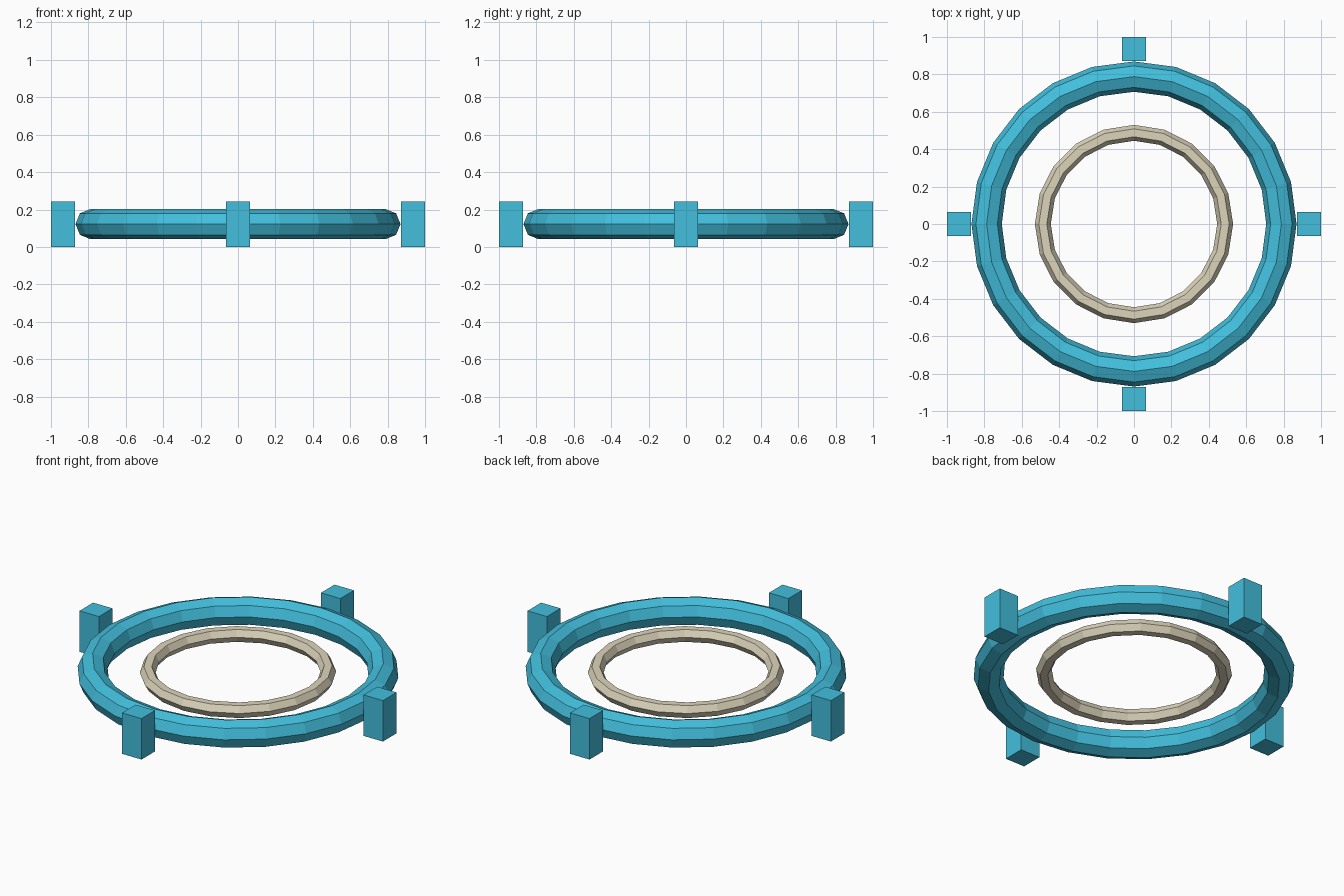
import bpy, math
from math import sin, cos, pi

if "Cube" in bpy.data.objects:
    bpy.data.objects.remove(bpy.data.objects["Cube"])

ZC = 0.122  # shared centre height


def material(name, rgb):
    m = bpy.data.materials.new(name)
    m.diffuse_color = (*rgb, 1)
    m.use_nodes = True
    m.node_tree.nodes["Principled BSDF"].inputs["Base Color"].default_value = m.diffuse_color
    return m


teal = material("teal", (0.055, 0.52, 0.72))
cream = material("cream", (0.72, 0.66, 0.50))


def ring(name, major, minor, segments, sides, mat):
    bpy.ops.mesh.primitive_torus_add(
        major_radius=major, minor_radius=minor,
        major_segments=segments, minor_segments=sides, location=(0, 0, ZC))
    ob = bpy.context.object
    ob.name = name
    ob.data.materials.append(mat)
    bpy.ops.object.shade_flat()


# concentric low-poly rings
ring("outer_ring", 0.788, 0.081, 24, 8, teal)
ring("inner_ring", 0.4875, 0.0425, 20, 6, cream)

# four blocks around the outer ring
for i, side in enumerate(("right", "back", "left", "front")):
    a = i * pi / 2
    bpy.ops.mesh.primitive_cube_add(
        size=1, location=(0.936 * cos(a), 0.936 * sin(a), ZC))
    block = bpy.context.object
    block.name = side + "_block"
    block.scale = (0.128, 0.128, 2 * ZC)
    block.data.materials.append(teal)
